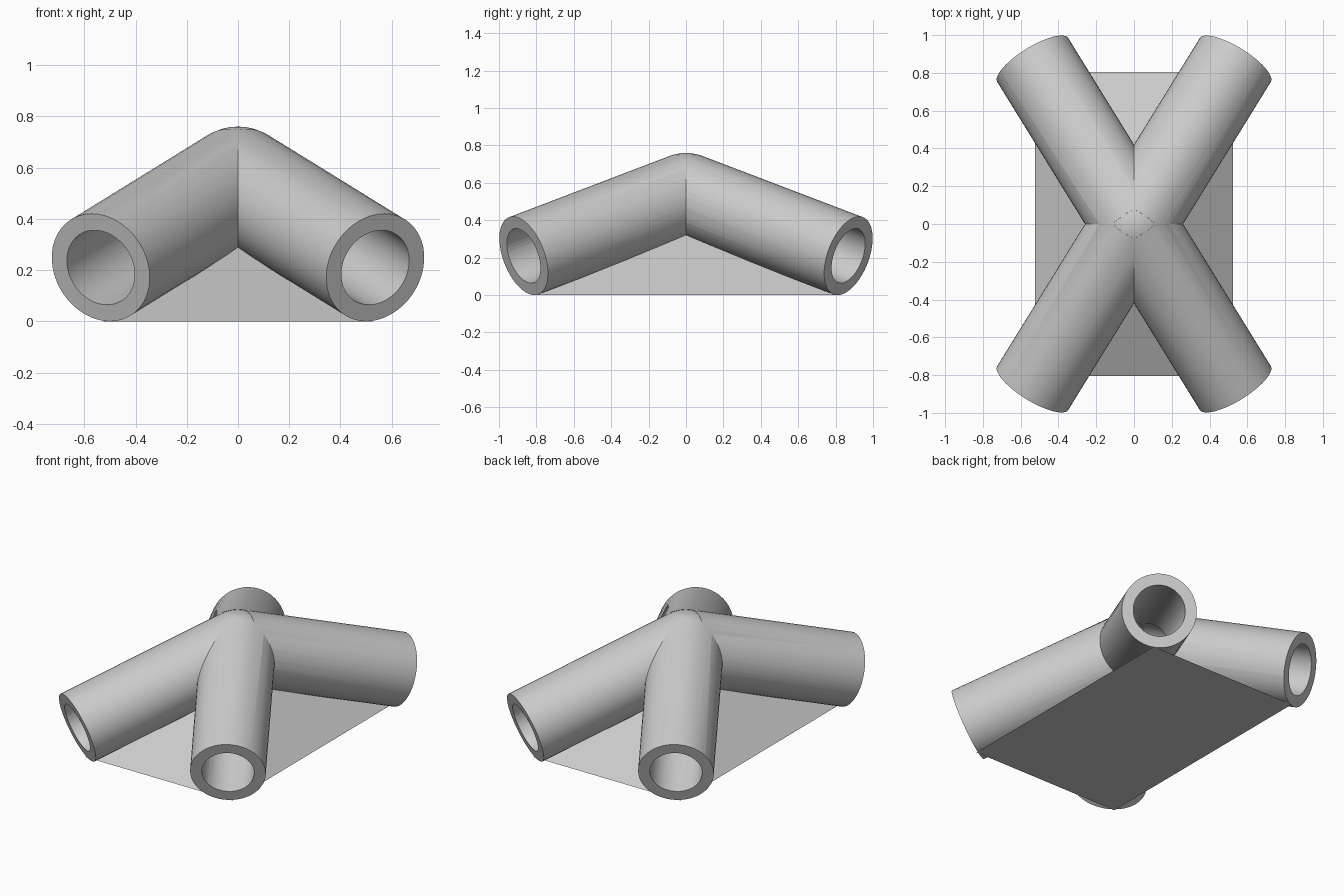
import bpy, bmesh, math
from mathutils import Vector, Matrix

if "Cube" in bpy.data.objects:
    bpy.data.objects.remove(bpy.data.objects["Cube"])

HUB = Vector((0, 0, 0.541))
END = Vector((0.536, 0.868, 0.21))      # centre of one tube mouth
R_OUT, R_IN = 0.221, 0.153
SIDES = 48

grey = bpy.data.materials.new("light grey")
grey.diffuse_color = (0.6, 0.6, 0.6, 1)
grey.use_nodes = True
grey.node_tree.nodes["Principled BSDF"].inputs["Base Color"].default_value = grey.diffuse_color


def make(name, bm):
    me = bpy.data.meshes.new(name)
    bmesh.ops.recalc_face_normals(bm, faces=bm.faces)
    bm.to_mesh(me)
    bm.free()
    me.materials.append(grey)
    ob = bpy.data.objects.new(name, me)
    bpy.context.collection.objects.link(ob)
    return ob


def rod(name, sx, sy, radius, extra):
    """Cylinder from the hub centre to one tube mouth."""
    tip = Vector((END.x * sx, END.y * sy, END.z))
    d = tip - HUB
    length = d.length + extra
    d.normalize()
    mat = (Matrix.Translation(HUB + d * length / 2)
           @ d.to_track_quat('Z', 'Y').to_matrix().to_4x4())
    bm = bmesh.new()
    bmesh.ops.create_cone(bm, cap_ends=True, segments=SIDES, radius1=radius,
                          radius2=radius, depth=length, matrix=mat)
    return make(name, bm)


def ball(name, radius):
    bm = bmesh.new()
    bmesh.ops.create_uvsphere(bm, u_segments=SIDES, v_segments=24, radius=radius,
                              matrix=Matrix.Translation(HUB))
    return make(name, bm)


def combine(target, other, operation):
    mod = target.modifiers.new("bool", 'BOOLEAN')
    mod.operation = operation
    mod.solver = 'EXACT'
    mod.object = other
    bpy.context.view_layer.objects.active = target
    bpy.ops.object.modifier_apply(modifier=mod.name)
    bpy.data.objects.remove(other)


# rounded hub
joint = ball("pipe_joint", R_OUT - 0.0015)

# pyramid web filling the space under the tubes
bm = bmesh.new()
base = [bm.verts.new((x, y, 0)) for x, y in
        ((-0.525, -0.805), (0.525, -0.805), (0.525, 0.805), (-0.525, 0.805))]
apex = bm.verts.new((0, 0, 0.437))
bm.faces.new(base)
for i in range(4):
    bm.faces.new((base[i], base[(i + 1) % 4], apex))
combine(joint, make("web", bm), 'UNION')

# four tubes, then their bores meeting in the hub
corners = [(sx, sy) for sx in (-1, 1) for sy in (-1, 1)]
for sx, sy in corners:
    combine(joint, rod("tube", sx, sy, R_OUT, 0), 'UNION')
combine(joint, ball("hub_bore", R_IN - 0.0015), 'DIFFERENCE')
for sx, sy in corners:
    combine(joint, rod("bore", sx, sy, R_IN, 0.1), 'DIFFERENCE')

# smooth tubes with crisp rims and creases
bpy.ops.object.select_all(action='DESELECT')
joint.select_set(True)
bpy.context.view_layer.objects.active = joint
bpy.ops.object.shade_smooth_by_angle(angle=math.radians(25))
